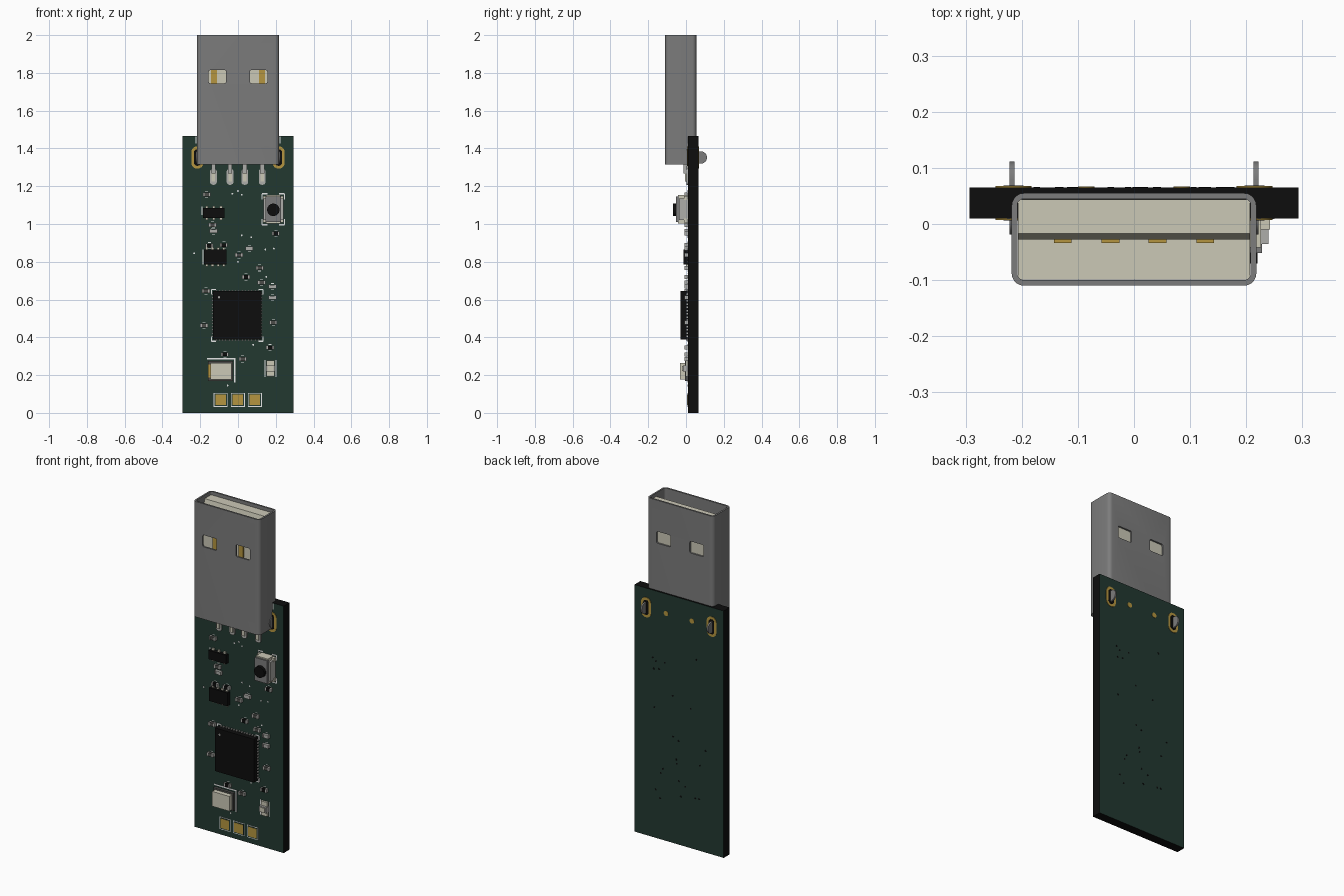
import bpy, bmesh, math, random
from mathutils import Matrix

if "Cube" in bpy.data.objects:
    bpy.data.objects.remove(bpy.data.objects["Cube"])

COLOURS = {
    "board_green": (0.016, 0.040, 0.030), "black": (0.004, 0.004, 0.004),
    "shell_grey": (0.20, 0.20, 0.20), "cream": (0.60, 0.58, 0.47),
    "gold": (0.46, 0.30, 0.05), "tin": (0.42, 0.42, 0.40),
    "white": (0.80, 0.80, 0.80), "dark_grey": (0.07, 0.07, 0.065),
}
MATS = {}
for name, c in COLOURS.items():
    m = bpy.data.materials.new(name)
    m.use_nodes = True
    m.diffuse_color = (*c, 1)
    m.node_tree.nodes["Principled BSDF"].inputs["Base Color"].default_value = (*c, 1)
    MATS[name] = m
INDEX = {n: i for i, n in enumerate(COLOURS)}
FRONT, BACK = 0.01, 0.065        # board faces


def finish(name, bm, smooth=False):
    bmesh.ops.recalc_face_normals(bm, faces=bm.faces)
    me = bpy.data.meshes.new(name)
    bm.to_mesh(me)
    bm.free()
    for m in MATS.values():
        me.materials.append(m)
    ob = bpy.data.objects.new(name, me)
    bpy.context.collection.objects.link(ob)
    if smooth:
        bpy.ops.object.select_all(action="DESELECT")
        ob.select_set(True)
        bpy.context.view_layer.objects.active = ob
        bpy.ops.object.shade_smooth_by_angle(angle=math.radians(35))
    return ob


def add_box(bm, x, z, w, h, y0, y1, mat):
    """Box centred on (x, z), from depth y0 to y1."""
    mx = Matrix.Translation((x, (y0 + y1) / 2, z)) @ Matrix.Diagonal((w, abs(y1 - y0), h, 1))
    vs = bmesh.ops.create_cube(bm, size=1, matrix=mx)["verts"]
    for f in {f for v in vs for f in v.link_faces}:
        f.material_index = INDEX[mat]


def add_prism(bm, pts, y0, y1, mat):
    """Extrude an (x, z) outline along y."""
    f = bm.faces.new([bm.verts.new((x, y0, z)) for x, z in pts])
    geo = bmesh.ops.extrude_face_region(bm, geom=[f])["geom"]
    top = [v for v in geo if isinstance(v, bmesh.types.BMVert)]
    bmesh.ops.translate(bm, verts=top, vec=(0, y1 - y0, 0))
    for g in {g for v in top for g in v.link_faces} | {f}:
        g.material_index = INDEX[mat]


def rounded(cx, cz, w, h, r, n=6):
    """Rounded rectangle outline."""
    pts = []
    for k, (sx, sz) in enumerate(((1, 1), (-1, 1), (-1, -1), (1, -1))):
        for i in range(n + 1):
            a = math.pi / 2 * (k + i / n)
            pts.append((cx + sx * (w / 2 - r) + r * math.cos(a),
                        cz + sz * (h / 2 - r) + r * math.sin(a)))
    return pts


def boxes(name, items):
    bm = bmesh.new()
    for it in items:
        add_box(bm, *it)
    return finish(name, bm)


def prisms(name, items, smooth=True):
    bm = bmesh.new()
    for it in items:
        add_prism(bm, *it)
    return finish(name, bm, smooth)


# Circuit board: green faces, black edges
board = boxes("circuit_board", [(0, 0.7325, 0.586, 1.465, FRONT, BACK, "black")])
for p in board.data.polygons:
    if abs(p.normal.y) > 0.9:
        p.material_index = INDEX["board_green"]

# Plug shell: rounded tube with two windows on each broad side
bm = bmesh.new()
rings = []
for z in (1.315, 2.0):
    for inset, r in ((0, 0.022), (0.010, 0.012)):
        pts = rounded(0, -0.0275, 0.436 - 2 * inset, 0.165 - 2 * inset, r, 5)
        rings.append([bm.verts.new((x, y, z)) for x, y in pts])
for a, b in ((0, 2), (1, 3), (0, 1), (2, 3)):
    for i in range(len(rings[0])):
        j = (i + 1) % len(rings[0])
        f = bm.faces.new((rings[a][i], rings[a][j], rings[b][j], rings[b][i]))
        f.material_index = INDEX["shell_grey"]
shell = finish("plug_shell", bm)
cutter = prisms("window_cutter", [(rounded(s * 0.109, 1.78, 0.092, 0.07, 0.008, 2), -0.2, 0.2,
                                   "shell_grey") for s in (-1, 1)], False)
mod = shell.modifiers.new("windows", "BOOLEAN")
mod.operation, mod.object, mod.solver = "DIFFERENCE", cutter, "EXACT"
bpy.ops.object.select_all(action="DESELECT")
shell.select_set(True)
bpy.context.view_layer.objects.active = shell
bpy.ops.object.modifier_apply(modifier=mod.name)
bpy.data.objects.remove(cutter)
bpy.ops.object.shade_smooth_by_angle(angle=math.radians(35))

# Plastic insulator: base block and tongue with a sloped tip
boxes("insulator_base", [(0, 1.40, 0.414, 0.14, -0.099, 0.008, "cream")])
bm = bmesh.new()
side = [(-0.028, 1.46), (0.0435, 1.46), (0.0435, 1.98), (-0.017, 1.98), (-0.028, 1.93)]
f = bm.faces.new([bm.verts.new((-0.207, y, z)) for y, z in side])
geo = bmesh.ops.extrude_face_region(bm, geom=[f])["geom"]
bmesh.ops.translate(bm, vec=(0.414, 0, 0), verts=[v for v in geo if isinstance(v, bmesh.types.BMVert)])
for f in bm.faces:
    f.material_index = INDEX["cream"]
finish("plug_tongue", bm)
PINS = (-0.13, -0.042, 0.036, 0.128)
boxes("plug_contacts", [(x, 1.69, 0.032, 0.44, -0.034, -0.027, "gold")
                        for x in (-0.127, -0.042, 0.042, 0.127)])

# Pins soldered below the plug
prisms("pin_pads", [(rounded(x, 1.25, 0.036, 0.085, 0.015, 4), FRONT, 0.003, "tin") for x in PINS])
boxes("plug_pins", [b for x in PINS for b in (
    (x, 1.255, 0.018, 0.06, 0.004, -0.004, "cream"),
    (x, 1.292, 0.022, 0.05, 0.006, -0.014, "tin"))])

# Shell tabs through plated slots
plates = []
for s in (-1, 1):
    for y, d in ((FRONT, -1), (BACK, 1)):
        plates.append((rounded(s * 0.215, 1.352, 0.064, 0.118, 0.031), y, y + d * 0.003, "gold"))
        plates.append((rounded(s * 0.215, 1.352, 0.036, 0.088, 0.017), y, y + d * 0.004, "black"))
    plates.append((rounded(s * 0.085, 1.35, 0.03, 0.03, 0.0149, 3), BACK, BACK + 0.002, "gold"))
prisms("plated_slots", plates)
for s, label in ((1, "left"), (-1, "right")):
    bm = bmesh.new()
    add_prism(bm, rounded(0, 0, 0.13, 0.065, 0.032), -0.0045, 0.0045, "shell_grey")
    # turn the profile so its length runs along y and its thickness along x
    bmesh.ops.rotate(bm, verts=bm.verts, matrix=Matrix.Rotation(math.pi / 2, 3, "Z"))
    bmesh.ops.translate(bm, verts=bm.verts, vec=(s * 0.2175, 0.046, 1.352))
    finish(label + "_shell_tab", bm, True)

# Push switch
boxes("switch_body", [
    (0.187, 1.078, 0.106, 0.115, FRONT, -0.036, "tin"),
    (0.187, 1.078, 0.078, 0.150, FRONT, -0.042, "cream"),
    (0.187, 1.078, 0.082, 0.136, -0.036, -0.052, "shell_grey")]
    + [(0.187 + sx * 0.045, 1.078 + sz * 0.06, 0.02, 0.022, FRONT, -0.01, "cream")
       for sx in (-1, 1) for sz in (-1, 1)])
prisms("switch_button", [(rounded(0.187, 1.075, 0.066, 0.066, 0.0329), -0.05, -0.07, "black")])

# Main chip with contact rows on all four sides
pads = [(-0.004, 0.516, 0.256, 0.256, FRONT, -0.028, "black")]
for i in range(14):
    t = -0.111 + i * 0.0171
    for s in (-1, 1):
        pads.append((-0.004 + t, 0.516 + s * 0.129, 0.008, 0.012, FRONT, 0.002, "tin"))
        pads.append((-0.004 + s * 0.129, 0.516 + t, 0.012, 0.008, FRONT, 0.002, "tin"))
boxes("main_chip", pads)
prisms("chip_marker", [(rounded(-0.1, 0.612, 0.012, 0.012, 0.0059, 3), -0.028, -0.03, "tin")])


# Small leaded chips
def small_chip(name, x, z, w, h, depth, legs):
    items = [(x, z, w, h, FRONT, -depth, "black")]
    for lx in legs:
        for s in (-1, 1):
            items.append((x + lx, z + s * h / 2, 0.014, 0.022, FRONT, 0.0, "cream"))
    boxes(name, items)


small_chip("upper_chip", -0.128, 1.058, 0.114, 0.052, 0.012, (-0.038, 0, 0.038))
small_chip("lower_chip", -0.12, 0.825, 0.12, 0.078, 0.014, (-0.045, -0.015, 0.015, 0.045))

# Crystal and indicator lamp
boxes("crystal", [(-0.092, 0.222, 0.132, 0.106, FRONT, -0.006, "dark_grey"),
                  (-0.147, 0.222, 0.022, 0.07, FRONT, -0.008, "gold"),
                  (-0.09, 0.221, 0.112, 0.088, FRONT, -0.033, "cream")])
boxes("indicator_lamp", [(0.172, 0.235, 0.042, 0.084, FRONT, -0.002, "cream"),
                         (0.172, 0.235, 0.046, 0.034, FRONT, -0.016, "tin"),
                         (0.172, 0.235, 0.03, 0.026, -0.016, -0.020, "cream")])

# Resistors and capacitors: body, two tinned ends, printed bars either side
PARTS = [(-0.166, 1.156, "dark_grey"), (-0.13, 0.962, "tin"), (-0.135, 0.995, "dark_grey"),
         (-0.152, 0.885, "black"), (-0.075, 0.888, "black"), (-0.17, 0.645, "dark_grey"),
         (0.042, 0.72, "black"), (0.115, 0.768, "dark_grey"), (0.125, 0.69, "dark_grey"),
         (0.182, 0.668, "tin"), (0.182, 0.61, "tin"), (0.187, 0.478, "dark_grey"),
         (-0.18, 0.462, "dark_grey"), (-0.07, 0.31, "black"), (0.025, 0.285, "dark_grey"),
         (0.17, 0.345, "black"), (0.2, 0.95, "black"), (0.005, 0.835, "dark_grey"),
         (0.06, 0.87, "tin")]
items = []
for x, z, mat in PARTS:
    items.append((x, z, 0.026, 0.02, FRONT, -0.006, mat))
    for s in (-1, 1):
        items.append((x + s * 0.016, z, 0.009, 0.021, FRONT, -0.007, "tin"))
        items.append((x, z + s * 0.017, 0.016, 0.003, FRONT, 0.009, "white"))
boxes("small_components", items)

# Gold test pads with printed frames
boxes("test_pads", [b for x in (-0.092, -0.001, 0.089) for b in (
    (x, 0.069, 0.074, 0.074, FRONT, 0.0085, "white"),
    (x, 0.069, 0.066, 0.066, FRONT, 0.0075, "board_green"),
    (x, 0.069, 0.056, 0.056, FRONT, 0.006, "gold"))])

# Printed outlines: corner brackets and edge lines
lines = []
for cx, cz, hw, hh, arm in ((-0.004, 0.516, 0.137, 0.137, 0.025), (0.187, 1.078, 0.06, 0.082, 0.03)):
    for sx in (-1, 1):
        for sz in (-1, 1):
            lines.append((cx + sx * (hw - arm / 2), cz + sz * hh, arm, 0.006, FRONT, 0.0085, "white"))
            lines.append((cx + sx * hw, cz + sz * (hh - arm / 2), 0.006, arm, FRONT, 0.0085, "white"))
lines += [(-0.018, 0.225, 0.007, 0.13, FRONT, 0.0085, "white"),
          (-0.09, 0.287, 0.15, 0.007, FRONT, 0.0085, "white"),
          (-0.185, 0.825, 0.005, 0.08, FRONT, 0.0085, "white"),
          (-0.19, 1.07, 0.005, 0.045, FRONT, 0.0085, "white")]
lines += [(s * 0.223, 1.445, 0.006, 0.036, FRONT, 0.0085, "white") for s in (-1, 1)]
lines += [(0.172 + s * 0.03, 0.235, 0.005, 0.09, FRONT, 0.0085, "white") for s in (-1, 1)]
boxes("printed_outlines", lines)

# Drilled vias: light dots on the front, dark dots on the back
random.seed(4)
VIAS = [(0.02, 0.94), (0.145, 0.865), (-0.232, 0.845), (0.0, 0.8), (-0.055, 0.145), (0.19, 0.87),
        (-0.03, 1.16), (0.0, 1.175), (0.02, 1.155), (0.15, 0.72), (0.07, 0.93), (0.08, 0.36)]
dots = [(rounded(x, z, 0.01, 0.01, 0.0049, 2), FRONT, 0.0085, "white") for x, z in VIAS]
dots += [(rounded(random.uniform(-0.2, 0.2), random.uniform(0.2, 1.2), 0.011, 0.011, 0.0054, 2),
          BACK, BACK + 0.001, "black") for _ in range(24)]
prisms("vias", dots, False)
